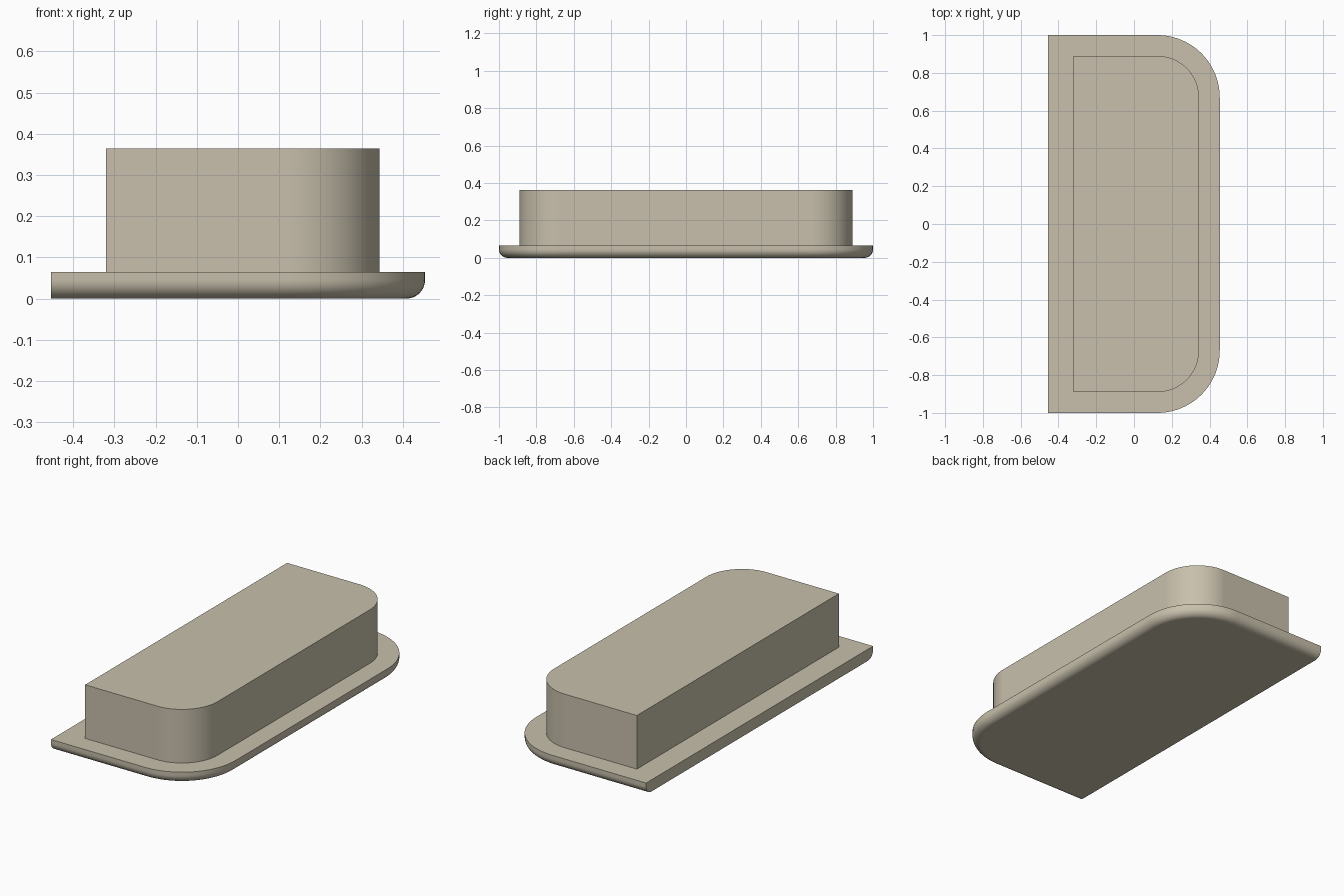
import bpy, bmesh, math

if "Cube" in bpy.data.objects:
    bpy.data.objects.remove(bpy.data.objects["Cube"])

stone = bpy.data.materials.new("warm_stone")
stone.diffuse_color = (0.578, 0.527, 0.413, 1)
stone.use_nodes = True
stone.node_tree.nodes["Principled BSDF"].inputs["Base Color"].default_value = stone.diffuse_color
ARC_STEPS = 20


def outline(x0, x1, half_y, radius):
    """Rectangle with its two +x corners rounded, counter-clockwise."""
    pts = [(x0, half_y), (x0, -half_y)]
    for side, start in ((-1, -90), (1, 0)):
        for i in range(ARC_STEPS + 1):
            a = math.radians(start + 90 * i / ARC_STEPS)
            pts.append((x1 - radius + radius * math.cos(a),
                        side * (half_y - radius) + radius * math.sin(a)))
    return pts


def loft(name, layers):
    """Closed solid through stacked outlines given as (points, z)."""
    bm = bmesh.new()
    rings = [[bm.verts.new((x, y, z)) for x, y in pts] for pts, z in layers]
    for low, high in zip(rings, rings[1:]):
        for i in range(len(low)):
            j = (i + 1) % len(low)
            bm.faces.new((low[i], low[j], high[j], high[i]))
    bm.faces.new(rings[0][::-1])
    bm.faces.new(rings[-1])
    mesh = bpy.data.meshes.new(name)
    bm.to_mesh(mesh)
    bm.free()
    mesh.materials.append(stone)
    obj = bpy.data.objects.new(name, mesh)
    bpy.context.collection.objects.link(obj)
    bpy.ops.object.select_all(action='DESELECT')
    obj.select_set(True)
    bpy.context.view_layer.objects.active = obj
    bpy.ops.object.shade_smooth_by_angle(angle=math.radians(30))
    # Keep the flat caps evenly shaded next to the curved edges
    weighted = obj.modifiers.new("even_shading", 'WEIGHTED_NORMAL')
    weighted.keep_sharp = True
    return obj


# Base plate: rounded lower edge on three sides, straight back edge at -x
BASE_TOP, FILLET, STEPS = 0.065, 0.045, 8
layers = []
for i in range(STEPS + 1):
    a = math.pi / 2 * i / STEPS
    inset = FILLET * (1 - math.sin(a))
    layers.append((outline(-0.454, 0.454 - inset, 1 - inset, 0.33 - inset),
                   FILLET * (1 - math.cos(a))))
layers.append((outline(-0.454, 0.454, 1, 0.33), BASE_TOP))
loft("base_plate", layers)

# Raised block on top of the plate
block = outline(-0.32, 0.344, 0.89, 0.22)
loft("raised_block", [(block, BASE_TOP), (block, 0.364)])
